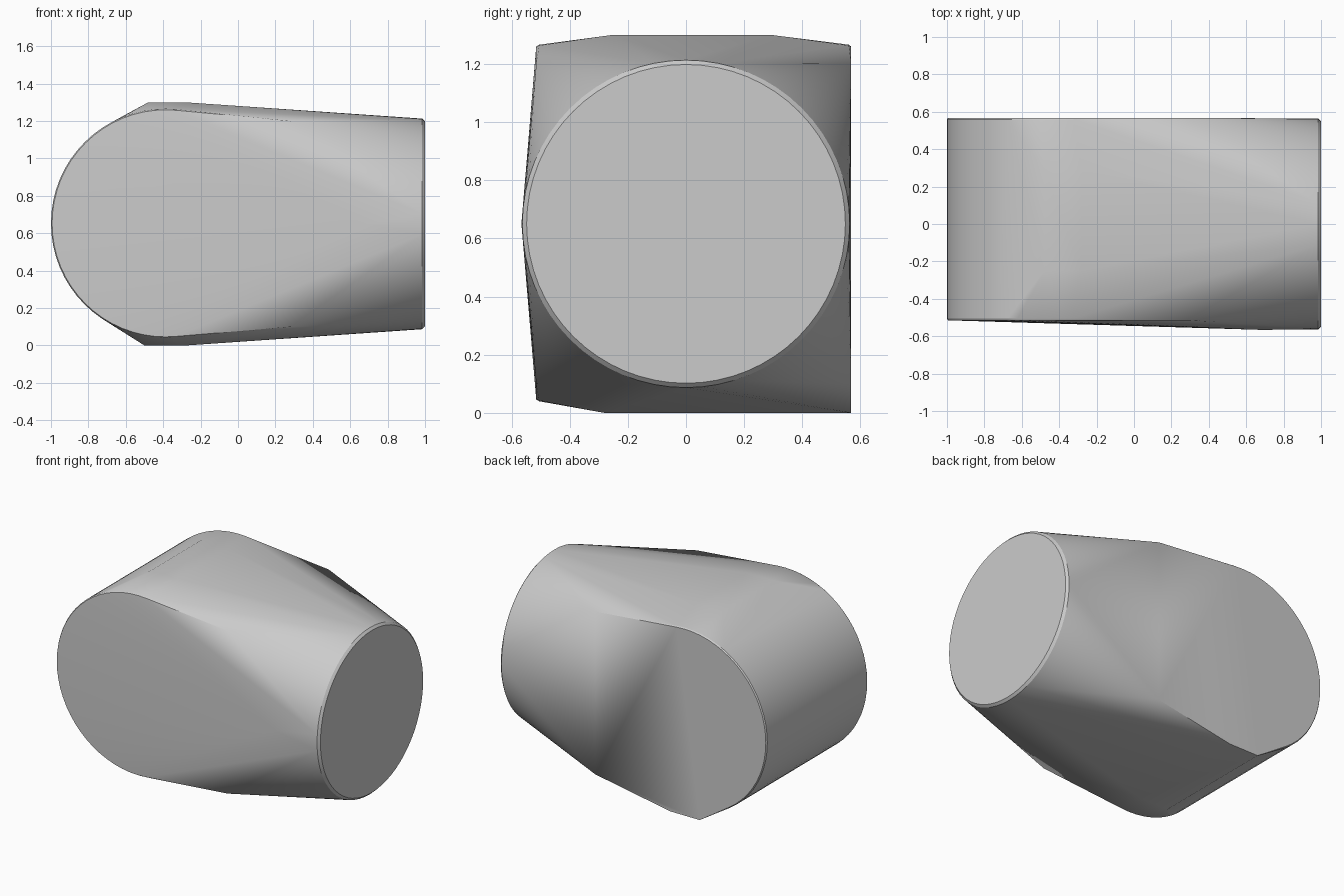
import bpy, bmesh, math

cube = bpy.data.objects.get("Cube")
if cube:
    bpy.data.objects.remove(cube, do_unlink=True)

MID = 0.65
grey = bpy.data.materials.new("plain grey")
grey.use_nodes = True
grey.diffuse_color = (0.6, 0.6, 0.6, 1)
grey.node_tree.nodes["Principled BSDF"].inputs["Base Color"].default_value = (0.6, 0.6, 0.6, 1)


def ring(radius, place, count=64):
    """Points of a circle, put into space by the place function."""
    angles = [2 * math.pi * i / count for i in range(count)]
    return [place(radius * math.cos(a), radius * math.sin(a)) for a in angles]


points = []

# Round barrel lying front to back, with a fine chamfer on each rim
for y, r in ((-0.515, 0.607), (-0.505, 0.613), (0.56, 0.613), (0.568, 0.607)):
    points += ring(r, lambda u, v: (u - 0.387, y, v + MID + 0.003))

# Round end disc with a chamfered rim
for x, r in ((0.985, 0.563), (1.0, 0.548)):
    points += ring(r, lambda u, v: (x, v, u + MID))

# Shoulders where the flat sides end, and the slight swell of the front
for z in (0.1, 1.2):
    points += [(0.28, -0.515, z), (0.28, 0.568, z)]
points.append((0.68, -0.566, MID))

# Crest on top and flat foot underneath
for x in (-0.48, -0.28):
    points += [(x, -0.25, 1.3), (x, 0.29, 1.3)]
for x in (-0.5, -0.28):
    points += [(x, -0.28, 0), (x, 0.568, 0)]

# Stretch one tight skin over all the forms
bm = bmesh.new()
for p in points:
    bm.verts.new(p)
result = bmesh.ops.convex_hull(bm, input=bm.verts)
inner = [g for g in result["geom_interior"] if isinstance(g, bmesh.types.BMVert)]
bmesh.ops.delete(bm, geom=inner, context="VERTS")
loose = [v for v in bm.verts if not v.link_faces]
bmesh.ops.delete(bm, geom=loose, context="VERTS")
bmesh.ops.dissolve_limit(bm, angle_limit=math.radians(0.2), verts=bm.verts, edges=bm.edges)
bmesh.ops.recalc_face_normals(bm, faces=bm.faces)

mesh = bpy.data.meshes.new("tapered_body")
bm.to_mesh(mesh)
bm.free()
mesh.materials.append(grey)
body = bpy.data.objects.new("tapered_body", mesh)
bpy.context.collection.objects.link(body)

bpy.context.view_layer.objects.active = body
body.select_set(True)
bpy.ops.object.shade_smooth_by_angle(angle=math.radians(25))
